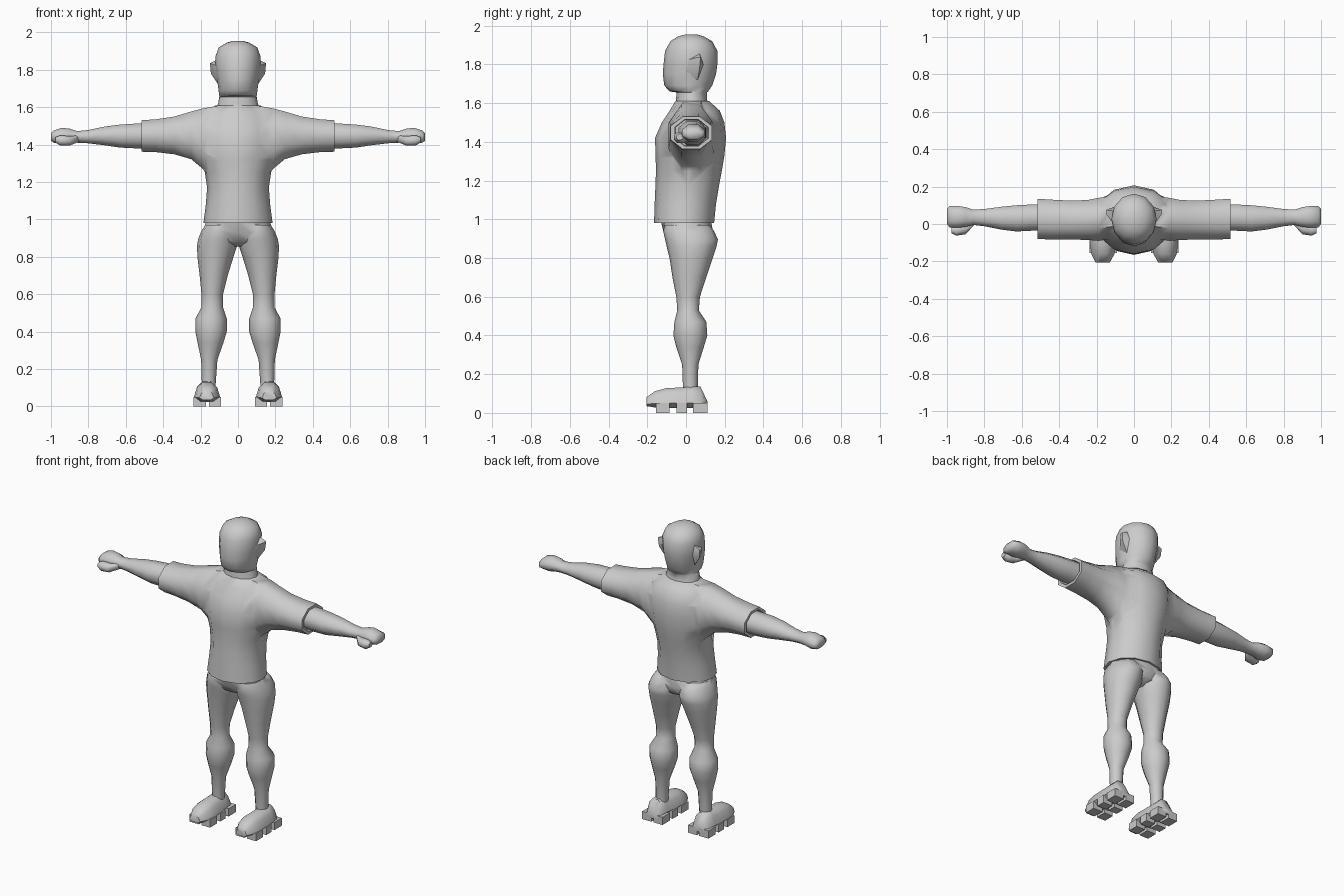
import bpy, bmesh, math

grey = bpy.data.materials.new("plain_grey")
grey.diffuse_color = (0.6, 0.6, 0.6, 1)


def finish(bm, name, mirror=False):
    bmesh.ops.recalc_face_normals(bm, faces=bm.faces)
    me = bpy.data.meshes.new(name)
    bm.to_mesh(me)
    bm.free()
    me.materials.append(grey)
    ob = bpy.data.objects.new(name, me)
    bpy.context.collection.objects.link(ob)
    if mirror:
        m = ob.modifiers.new("mirror", 'MIRROR')
        m.use_mirror_merge = False
        apply(ob, m)
    return ob


def activate(ob):
    bpy.ops.object.select_all(action='DESELECT')
    ob.select_set(True)
    bpy.context.view_layer.objects.active = ob


def apply(ob, mod):
    activate(ob)
    bpy.ops.object.modifier_apply(modifier=mod.name)


def union(ob, other):
    m = ob.modifiers.new("union", 'BOOLEAN')
    m.operation, m.solver, m.object = 'UNION', 'EXACT', other
    m.use_self = True
    apply(ob, m)
    bpy.data.objects.remove(other)


def loft(name, axis, rows, n=8, half=True, power=1.0, taper=0.0, mirror=False):
    """Rings along an axis; each row is position, u low, u high, v low, v high."""
    bm = bmesh.new()
    rings = []
    fit = math.cos(math.pi / n) ** power if half else 1.0
    for t, u0, u1, v0, v1 in rows:
        ring = []
        for i in range(n):
            a = 2 * math.pi * (i + (0.5 if half else 0)) / n
            c, s = math.cos(a), math.sin(a)
            c = math.copysign(abs(c) ** power, c) / fit
            s = math.copysign(abs(s) ** power, s) / fit
            c *= 1 - taper * (s + 1) / 2
            u = (u0 + u1) / 2 + c * (u1 - u0) / 2
            v = (v0 + v1) / 2 + s * (v1 - v0) / 2
            co = {'x': (t, u, v), 'y': (u, t, v), 'z': (u, v, t)}[axis]
            ring.append(bm.verts.new(co))
        rings.append(ring)
    for a, b in zip(rings, rings[1:]):
        for i in range(n):
            j = (i + 1) % n
            bm.faces.new((a[i], a[j], b[j], b[i]))
    bm.faces.new(rings[0])
    bm.faces.new(rings[-1])
    return finish(bm, name, mirror)


def upright(rows):
    return [(z, -w, w, f, b) for z, w, f, b in rows]


# Shirt: trunk plus one crosswise loft for both sleeves, with recessed cuffs
shirt = loft("shirt", 'z', upright([
    (0.98, .185, -.165, .145), (1.08, .172, -.162, .155), (1.17, .165, -.158, .17),
    (1.25, .177, -.155, .185), (1.32, .2, -.157, .197), (1.42, .215, -.16, .207),
    (1.50, .215, -.125, .198), (1.56, .19, -.085, .175), (1.61, .12, -.055, .12)]),
    n=12, half=False)
sleeve = [(.12, -.08, .145, 1.20, 1.605), (.19, -.09, .14, 1.272, 1.593),
          (.25, -.085, .128, 1.322, 1.577), (.34, -.083, .125, 1.348, 1.55),
          (.44, -.083, .13, 1.36, 1.535), (.515, -.08, .135, 1.362, 1.53),
          (.515, -.058, .115, 1.378, 1.515), (.495, -.055, .112, 1.38, 1.513)]
sleeves = loft("sleeves", 'x', [(-r[0], *r[1:]) for r in reversed(sleeve)] + sleeve)
union(shirt, sleeves)

# Head and neck
loft("head", 'z', upright([
    (1.58, .12, -.055, .12), (1.62, .106, -.052, .108), (1.655, .1, -.048, .108),
    (1.66, .1, -.085, .115), (1.69, .104, -.112, .135), (1.75, .112, -.12, .155),
    (1.80, .121, -.116, .162), (1.87, .121, -.108, .162), (1.92, .103, -.08, .135),
    (1.945, .06, -.04, .09), (1.955, .025, 0, .055)]), n=12, half=False)

# Ears: flared wedges
bm = bmesh.new()
for co in [(.11, .0, 1.76), (.11, .0, 1.82), (.15, .075, 1.835), (.145, .07, 1.78),
           (.105, .06, 1.72), (.11, .07, 1.855), (.11, .09, 1.8), (.15, .055, 1.835)]:
    bm.verts.new(co)
bmesh.ops.convex_hull(bm, input=bm.verts)
finish(bm, "ears", True)

# Arms ending in closed hands, plus thumbs
loft("arms", 'x', [
    (.47, -.035, .105, 1.38, 1.515), (.55, -.036, .104, 1.38, 1.512),
    (.63, -.04, .1, 1.384, 1.507), (.71, -.03, .092, 1.396, 1.497),
    (.80, -.012, .08, 1.407, 1.478), (.86, -.005, .077, 1.41, 1.472),
    (.90, -.015, .09, 1.41, 1.485), (.94, -.02, .096, 1.402, 1.49),
    (.985, -.02, .096, 1.41, 1.475), (1.0, .0, .08, 1.42, 1.46)], mirror=True)
loft("thumbs", 'x', [
    (.85, .0, .03, 1.415, 1.45), (.90, -.055, .01, 1.395, 1.445),
    (.95, -.062, -.008, 1.395, 1.45), (.975, -.05, -.015, 1.41, 1.44)], mirror=True)

# Hips and legs
hips = loft("hips_and_legs", 'z', upright([
    (.855, .04, -.03, .07), (.88, .16, -.085, .125), (.93, .195, -.115, .14),
    (.99, .168, -.13, .13)]), n=12, half=False)
legs = loft("legs", 'z', [
    (.11, .12, .193, -.015, .06), (.25, .11, .197, -.02, .064),
    (.34, .078, .216, -.05, .092), (.40, .06, .228, -.065, .11),
    (.47, .06, .228, -.06, .105), (.53, .08, .195, -.045, .066),
    (.60, .08, .195, -.05, .072), (.70, .055, .205, -.07, .105),
    (.80, .024, .217, -.085, .138), (.86, .004, .219, -.1, .158),
    (.895, .003, .213, -.108, .165), (.94, .01, .195, -.118, .145),
    (.97, .03, .175, -.11, .12)], n=12, half=False, mirror=True)
union(hips, legs)

# Shoes
loft("shoes", 'y', [
    (-.205, .125, .21, .035, .08), (-.16, .097, .235, .028, .112),
    (-.10, .088, .243, .025, .128), (-.03, .092, .242, .025, .131),
    (.03, .1, .237, .025, .135), (.075, .105, .23, .025, .135),
    (.11, .115, .218, .025, .06)], power=.75, taper=.4, mirror=True)

# Sole studs: three pairs under each shoe
bm = bmesh.new()
for y0, y1 in [(-.155, -.085), (-.05, .005), (.035, .11)]:
    for x0, x1 in [(.092, .155), (.172, .238)]:
        cube = bmesh.ops.create_cube(bm, size=1)["verts"]
        for v in cube:
            v.co = ((x0 + x1) / 2 + v.co.x * (x1 - x0),
                    (y0 + y1) / 2 + v.co.y * (y1 - y0), .025 + v.co.z * .05)
finish(bm, "sole_studs", True)

# Smooth shading with sharp folds kept
for ob in list(bpy.context.scene.objects):
    activate(ob)
    bpy.ops.object.shade_smooth_by_angle(angle=math.radians(55))
